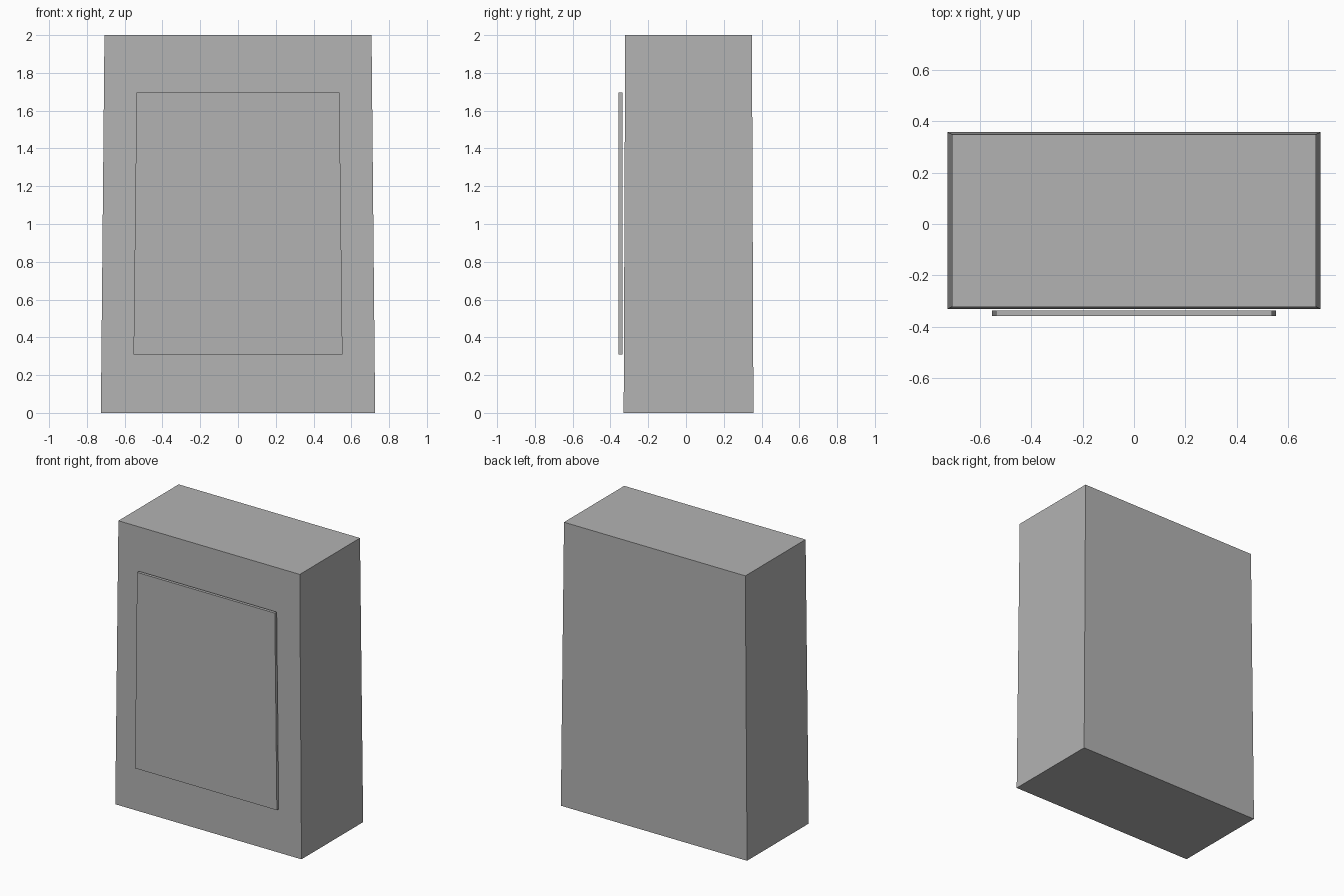
import bpy
import bmesh

if "Cube" in bpy.data.objects:
    bpy.data.objects.remove(bpy.data.objects["Cube"])

grey = bpy.data.materials.new("plain_grey")
grey.diffuse_color = (0.45, 0.45, 0.45, 1.0)
grey.use_nodes = True
grey.node_tree.nodes["Principled BSDF"].inputs["Base Color"].default_value = grey.diffuse_color


def tapered_box(name, z0, z1, bottom, top):
    """Box whose bottom and top rectangles are (half width, front y, back y)."""
    bm = bmesh.new()
    rings = []
    for z, (w, front, back) in ((z0, bottom), (z1, top)):
        corners = ((-w, front), (w, front), (w, back), (-w, back))
        rings.append([bm.verts.new((x, y, z)) for x, y in corners])
    low, high = rings
    bm.faces.new(low[::-1])
    bm.faces.new(high)
    for i in range(4):
        j = (i + 1) % 4
        bm.faces.new((low[i], low[j], high[j], high[i]))
    mesh = bpy.data.meshes.new(name)
    bm.to_mesh(mesh)
    bm.free()
    mesh.materials.append(grey)
    obj = bpy.data.objects.new(name, mesh)
    bpy.context.collection.objects.link(obj)
    return obj


# Main cabinet, narrowing slightly towards the top
tapered_box("cabinet_body", 0.0, 2.0,
            (0.726, -0.33, 0.357), (0.707, -0.322, 0.349))

# Thin front panel, standing just clear of the body
tapered_box("front_panel", 0.31, 1.695,
            (0.553, -0.357, -0.336), (0.537, -0.357, -0.336))
